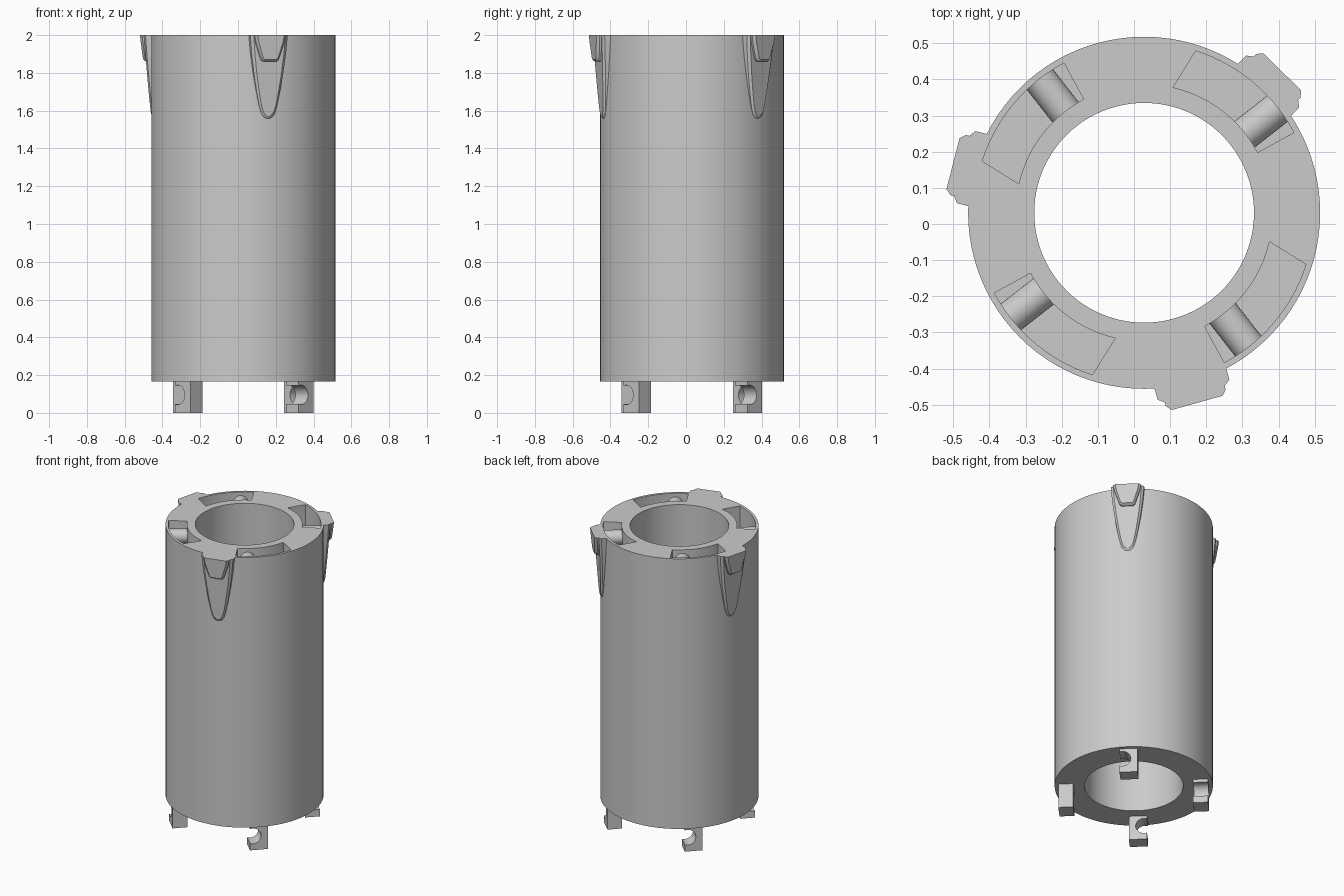
import bpy, bmesh
from math import cos, sin, radians, pi
from mathutils import Matrix

default = bpy.data.objects.get("Cube")
if default:
    bpy.data.objects.remove(default)

CENTRE = Matrix.Translation((0.028, 0.031, 0))
TOP, BASE = 2.0, 0.165
OUTER, INNER = 0.487, 0.304

grey = bpy.data.materials.new("plain_grey")
grey.use_nodes = True
grey.diffuse_color = (0.6, 0.6, 0.6, 1)
grey.node_tree.nodes["Principled BSDF"].inputs["Base Color"].default_value = (0.6, 0.6, 0.6, 1)


def loft(name, loops, angle=0, closed=False):
    """Skin matching loops; cap the ends, or join last to first. Local x is radial, y tangential."""
    bm = bmesh.new()
    rings = [[bm.verts.new(p) for p in loop] for loop in loops]
    pairs = list(zip(rings, rings[1:]))
    if closed:
        pairs.append((rings[-1], rings[0]))
    else:
        bm.faces.new(rings[0])
        bm.faces.new(rings[-1])
    for a, b in pairs:
        for i in range(len(a)):
            j = (i + 1) % len(a)
            bm.faces.new((a[i], a[j], b[j], b[i]))
    bmesh.ops.recalc_face_normals(bm, faces=bm.faces)
    mesh = bpy.data.meshes.new(name)
    bm.to_mesh(mesh)
    bm.free()
    mesh.materials.append(grey)
    ob = bpy.data.objects.new(name, mesh)
    ob.matrix_world = CENTRE @ Matrix.Rotation(radians(angle), 4, 'Z')
    bpy.context.collection.objects.link(ob)
    return ob


def activate(ob):
    bpy.ops.object.select_all(action='DESELECT')
    ob.select_set(True)
    bpy.context.view_layer.objects.active = ob


def smooth(ob):
    activate(ob)
    bpy.ops.object.shade_smooth_by_angle(angle=radians(25))


def arc(r, start, end, n):
    return [(r * cos(radians(start + (end - start) * i / n)),
             r * sin(radians(start + (end - start) * i / n))) for i in range(n + 1)]


# Tubular body
wall = [(OUTER, BASE), (OUTER, TOP), (INNER, TOP), (INNER, BASE)]
body = loft("body_tube", [[(x * r / OUTER, y * r / OUTER, z) for x, y in arc(OUTER, 0, 360, 96)[:-1]]
                          for r, z in wall], closed=True)

# Four curved pockets sunk in the top rim
footprint = arc(0.47, 28.2, 72.3, 14) + arc(0.356, 77, 28, 14)
for k in range(4):
    cutter = loft("pocket_cutter", [[(x, y, z) for x, y in footprint] for z in (1.83, 2.05)], 90 * k)
    cutter.hide_render = True
    activate(body)
    mod = body.modifiers.new("pocket", 'BOOLEAN')
    mod.operation, mod.solver, mod.object = 'DIFFERENCE', 'EXACT', cutter
    bpy.ops.object.modifier_apply(modifier=mod.name)
    bpy.data.objects.remove(cutter)
smooth(body)

# Round latch pins crossing the pockets
for k in range(4):
    circle = arc(0.046, 0, 360, 32)[:-1]
    smooth(loft(f"latch_pin_{k + 1}", [[(r, y, 1.93 + z) for y, z in circle] for r in (0.345, 0.472)],
                38 + 90 * k))

# Open hooks under the base, all facing clockwise
HALF = 0.056
gap = [(y - 0.038, z + 0.095) for y, z in arc(0.052, 110, -110, 24)]
hook_side = [(-HALF, 0.0), (HALF, 0.0), (HALF, BASE + 0.005), (-HALF, BASE + 0.005)] + gap
for k in range(4):
    smooth(loft(f"hook_{k + 1}", [[(r, y, z) for y, z in hook_side] for r in (0.37, 0.462)],
                46 + 90 * k))


def plate(name, half, r_top, r_low, edge, shrink, angle):
    """Tapered raised plate with a chamfered rim, from half widths by height."""
    outline = [(w, z) for w, z in half] + [(-w, z) for w, z in reversed(half)]
    low = half[-1][1]

    def face(z):
        return r_top + (r_low - r_top) * (TOP - z) / (TOP - low)
    back = [(0.474, y, z) for y, z in outline]
    rim = [(face(z) - edge, y, z) for y, z in outline]
    front = [(face(z), y * 0.85, TOP - (TOP - z) * shrink) for y, z in outline]
    smooth(loft(name, [back, rim, front], angle))


# Three guide lugs: long shield with a short wedge on top
shield = [(0.103, TOP), (0.094, 1.9), (0.081, 1.8), (0.064, 1.7),
          (0.05, 1.63), (0.037, 1.585), (0.024, 1.565), (0.009, 1.557)]
wedge = [(0.086, TOP), (0.078, 1.96), (0.053, 1.885), (0.046, 1.868), (0.036, 1.86)]
for k in range(3):
    a = 45.6 + 120 * k
    plate(f"lug_shield_{k + 1}", shield, 0.52, 0.497, 0.012, 0.965, a)
    plate(f"lug_wedge_{k + 1}", wedge, 0.546, 0.538, 0.015, 0.93, a)
